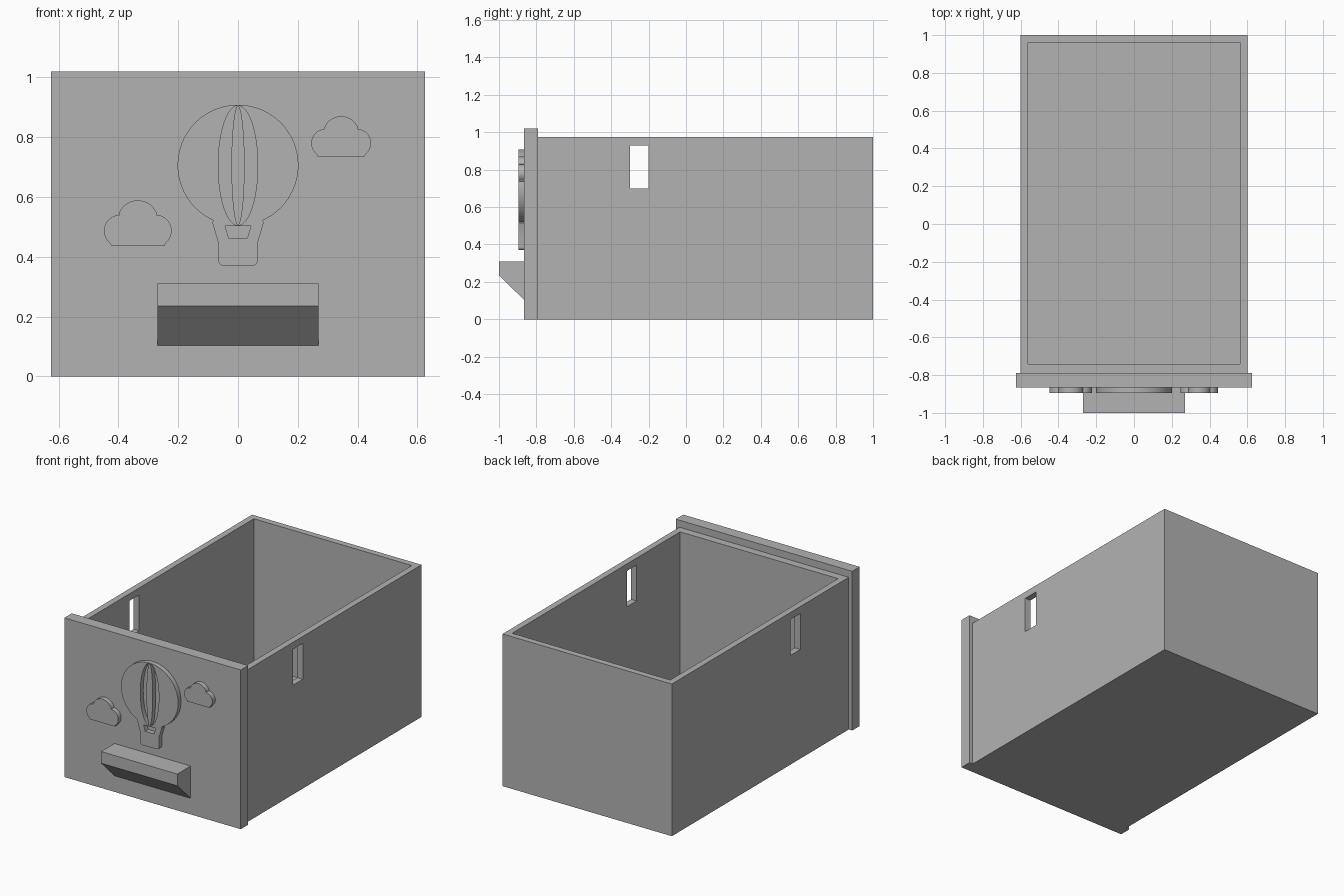
import bpy
import bmesh
from math import sin, cos, radians, pi

cube = bpy.data.objects.get("Cube")
if cube:
    bpy.data.objects.remove(cube, do_unlink=True)

grey = bpy.data.materials.new("plain grey")
grey.use_nodes = True
grey.diffuse_color = (0.45, 0.45, 0.45, 1)
grey.node_tree.nodes["Principled BSDF"].inputs["Base Color"].default_value = grey.diffuse_color


def new_object(name, bm):
    bmesh.ops.recalc_face_normals(bm, faces=bm.faces)
    mesh = bpy.data.meshes.new(name)
    bm.to_mesh(mesh)
    bm.free()
    mesh.materials.append(grey)
    obj = bpy.data.objects.new(name, mesh)
    bpy.context.collection.objects.link(obj)
    return obj


def box(name, low, high):
    bm = bmesh.new()
    bmesh.ops.create_cube(bm, size=1)
    for v in bm.verts:
        v.co = [l if c < 0 else h for c, l, h in zip(v.co, low, high)]
    return new_object(name, bm)


def select_only(obj):
    bpy.ops.object.select_all(action="DESELECT")
    obj.select_set(True)
    bpy.context.view_layer.objects.active = obj


def cut(obj, cutter):
    cutter.hide_render = True
    mod = obj.modifiers.new("cut", "BOOLEAN")
    mod.operation = "DIFFERENCE"
    mod.solver = "EXACT"
    mod.object = cutter
    select_only(obj)
    bpy.ops.object.modifier_apply(modifier=mod.name)
    bpy.data.objects.remove(cutter, do_unlink=True)


def arc(cx, cz, rx, rz, start, end, steps=24):
    angles = [radians(start + (end - start) * i / steps) for i in range(steps + 1)]
    return [(cx + rx * cos(a), cz + rz * sin(a)) for a in angles]


def mirrored(half):
    """Close a left-hand half outline with its reflection."""
    return half + [(-x, z) for x, z in reversed(half)]


def relief(name, loops, x=0, z=0, scale=1):
    """Raised plate on the front panel; inner loops become openings."""
    curve = bpy.data.curves.new(name, "CURVE")
    curve.dimensions = "2D"
    curve.fill_mode = "BOTH"
    curve.extrude = 0.015
    for loop in loops:
        spline = curve.splines.new("POLY")
        spline.points.add(len(loop) - 1)
        for point, (px, pz) in zip(spline.points, loop):
            point.co = (px * scale, pz * scale, 0, 1)
        spline.use_cyclic_u = True
    curve.materials.append(grey)
    obj = bpy.data.objects.new(name, curve)
    bpy.context.collection.objects.link(obj)
    obj.location = (x, -0.88, z)
    obj.rotation_euler.x = pi / 2
    select_only(obj)
    bpy.ops.object.convert(target="MESH")
    obj = bpy.context.object
    bm = bmesh.new()
    bm.from_mesh(obj.data)
    bmesh.ops.remove_doubles(bm, verts=bm.verts, dist=0.0001)
    bmesh.ops.recalc_face_normals(bm, faces=bm.faces)
    bm.to_mesh(obj.data)
    bm.free()
    bpy.ops.object.shade_smooth_by_angle(angle=radians(30))


# Open drawer body with a slot through both side walls
body = box("drawer_body", (-0.6, -0.79, 0), (0.6, 1, 0.975))
cut(body, box("cavity_cutter", (-0.56, -0.74, 0.04), (0.56, 0.96, 1.2)))
cut(body, box("slot_cutter", (-0.8, -0.3, 0.7), (0.8, -0.2, 0.93)))

# Front panel
box("front_panel", (-0.625, -0.865, 0), (0.625, -0.79, 1.02))

# Handle: wedge with a sloping underside
bm = bmesh.new()
profile = [(-0.865, 0.31), (-1, 0.31), (-1, 0.235), (-0.865, 0.103)]
face = bm.faces.new([bm.verts.new((-0.27, y, z)) for y, z in profile])
side = bmesh.ops.extrude_face_region(bm, geom=[face])
for item in side["geom"]:
    if isinstance(item, bmesh.types.BMVert):
        item.co.x = 0.27
new_object("handle", bm)

# Hot air balloon: envelope and basket, with crescent and basket openings
basket = [(-0.086, 0.514), (-0.066, 0.447)]
basket += arc(-0.049, 0.387, 0.017, 0.017, 180, 270, 6)
outline = mirrored(arc(0, 0.706, 0.202, 0.202, 90.5, 246, 48) + basket)
crescent = arc(0, 0.705, 0.066, 0.2, 92, 268, 40) + arc(0, 0.705, 0.022, 0.2, 268, 92, 40)
opposite = [(-x, z) for x, z in crescent]
opening = mirrored([(-0.043, 0.502), (-0.031, 0.463)])
relief("balloon", [outline, crescent, opposite, opening])

# Clouds
cloud = [(-0.078, 0), (-0.083, 0.009)]
cloud += arc(-0.053, 0.045, 0.047, 0.047, 230, 92, 16)
cloud += arc(0, 0.075, 0.06, 0.06, 160, 91, 16)
relief("left_cloud", [mirrored(cloud)], 0.345, 0.735)
relief("right_cloud", [mirrored(cloud)], -0.335, 0.436, 1.13)
